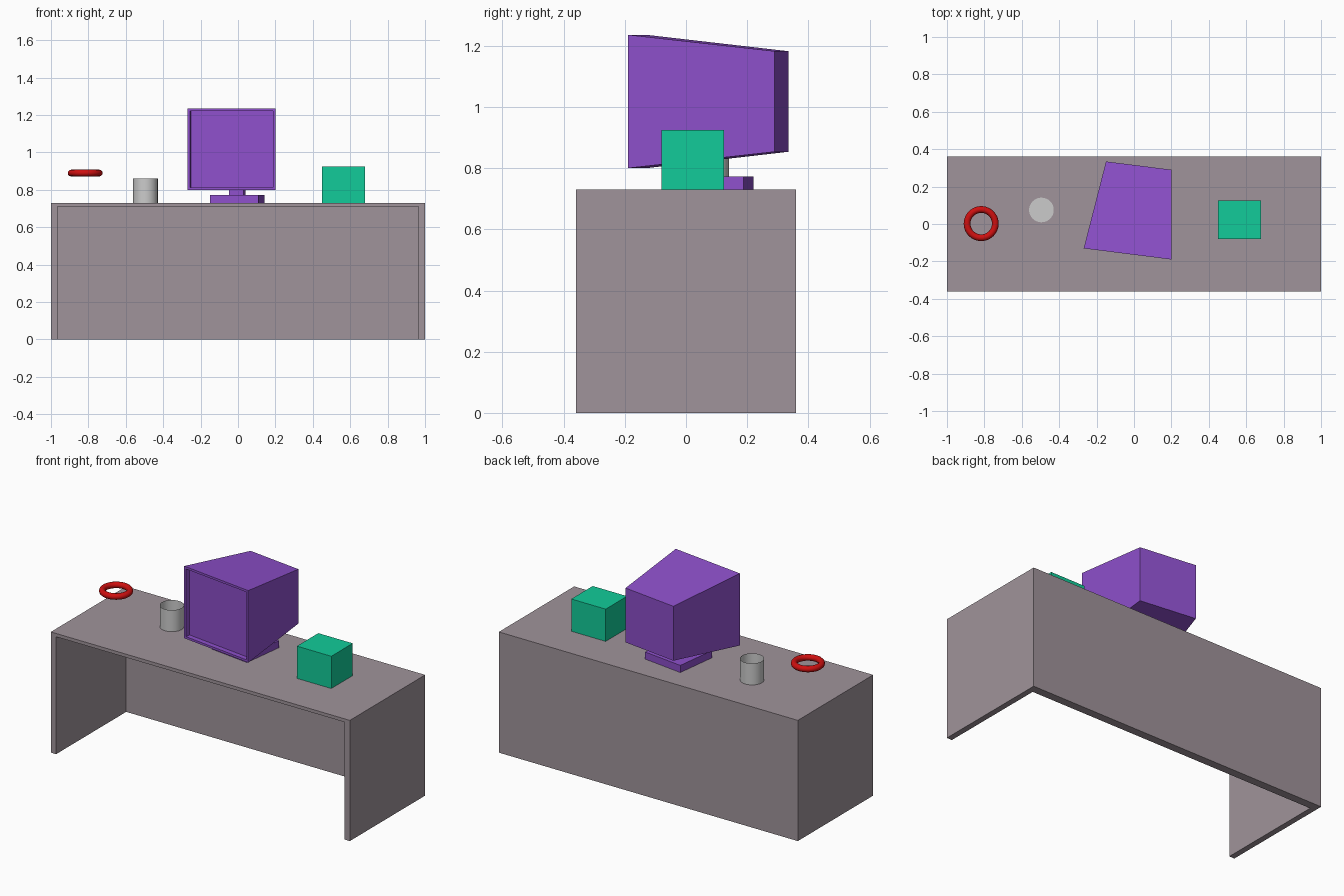
import bpy, bmesh, math
from mathutils import Matrix

if "Cube" in bpy.data.objects:
    bpy.data.objects.remove(bpy.data.objects["Cube"])


def material(name, rgb):
    m = bpy.data.materials.new(name)
    m.diffuse_color = (*rgb, 1)
    m.use_nodes = True
    m.node_tree.nodes["Principled BSDF"].inputs["Base Color"].default_value = m.diffuse_color
    return m


def box(name, size, loc, mat=None, rot=0):
    bpy.ops.mesh.primitive_cube_add(size=1, location=loc, rotation=(0, 0, rot))
    ob = bpy.context.object
    ob.name = name
    ob.scale = size
    bpy.ops.object.transform_apply(location=False, rotation=False, scale=True)
    if mat:
        ob.data.materials.append(mat)
    return ob


wood = material("desk_wood", (0.35, 0.295, 0.325))
purple = material("purple_plastic", (0.27, 0.08, 0.60))
green = material("green", (0.006, 0.60, 0.32))
red = material("red", (0.62, 0.005, 0.005))

TOP = 0.73                       # desk surface height
TURN = math.radians(-7.2)        # swivel of the monitor
MX, MY = -0.004, 0.076           # monitor centre

# Desk: solid block hollowed from the front and below
desk = box("desk", (2, 0.72, TOP), (0, 0, TOP / 2), wood)
cutter = box("knee_space_cutter", (1.93, 0.81, 0.81), (0, -0.095, 0.305), wood)
cutter.hide_render = True
mod = desk.modifiers.new("knee_space", "BOOLEAN")
mod.object = cutter
mod.solver = "EXACT"
bpy.context.view_layer.objects.active = desk
bpy.ops.object.modifier_apply(modifier=mod.name)
bpy.data.objects.remove(cutter)

# Monitor stand
box("monitor_base", (0.26, 0.26, 0.043), (MX, MY, TOP + 0.0215), purple, TURN)
box("monitor_neck", (0.08, 0.08, 0.07), (MX, MY, 0.807), purple, TURN)

# Monitor housing: box tapered towards the back, with a recessed screen
housing = box("monitor_housing", (0.474, 0.476, 0.436), (MX, MY, 1.018), purple, TURN)
bm = bmesh.new()
bm.from_mesh(housing.data)
for v in bm.verts:
    if v.co.y > 0:
        v.co.x *= 0.746
        v.co.z *= 0.754
bm.normal_update()
front = min(bm.faces, key=lambda f: f.calc_center_median().y)
bmesh.ops.inset_region(bm, faces=[front], thickness=0.019)
screen = bmesh.ops.extrude_discrete_faces(bm, faces=[front])["faces"][0]
bmesh.ops.translate(bm, verts=screen.verts, vec=(0, 0.03, 0))
bm.to_mesh(housing.data)
bm.free()

# Block on the right of the desk
box("desk_block", (0.23, 0.205, 0.195), (0.565, 0.0225, TOP + 0.0975), green)

# Open cup
bpy.ops.mesh.primitive_cylinder_add(vertices=32, radius=0.066, depth=0.13,
                                    location=(-0.495, 0.075, TOP + 0.066))
cup = bpy.context.object
cup.name = "cup"
bm = bmesh.new()
bm.from_mesh(cup.data)
lid = max(bm.faces, key=lambda f: f.calc_center_median().z)
bmesh.ops.delete(bm, geom=[lid], context="FACES_ONLY")
bm.to_mesh(cup.data)
bm.free()
bpy.ops.object.shade_smooth_by_angle(angle=math.radians(40))

# Ring floating over the left of the desk
bpy.ops.mesh.primitive_torus_add(major_segments=48, minor_segments=12, major_radius=0.0755,
                                 minor_radius=0.018, location=(-0.817, 0.002, 0.89))
ring = bpy.context.object
ring.name = "ring"
ring.data.materials.append(red)
bpy.ops.object.shade_smooth_by_angle(angle=math.radians(60))
